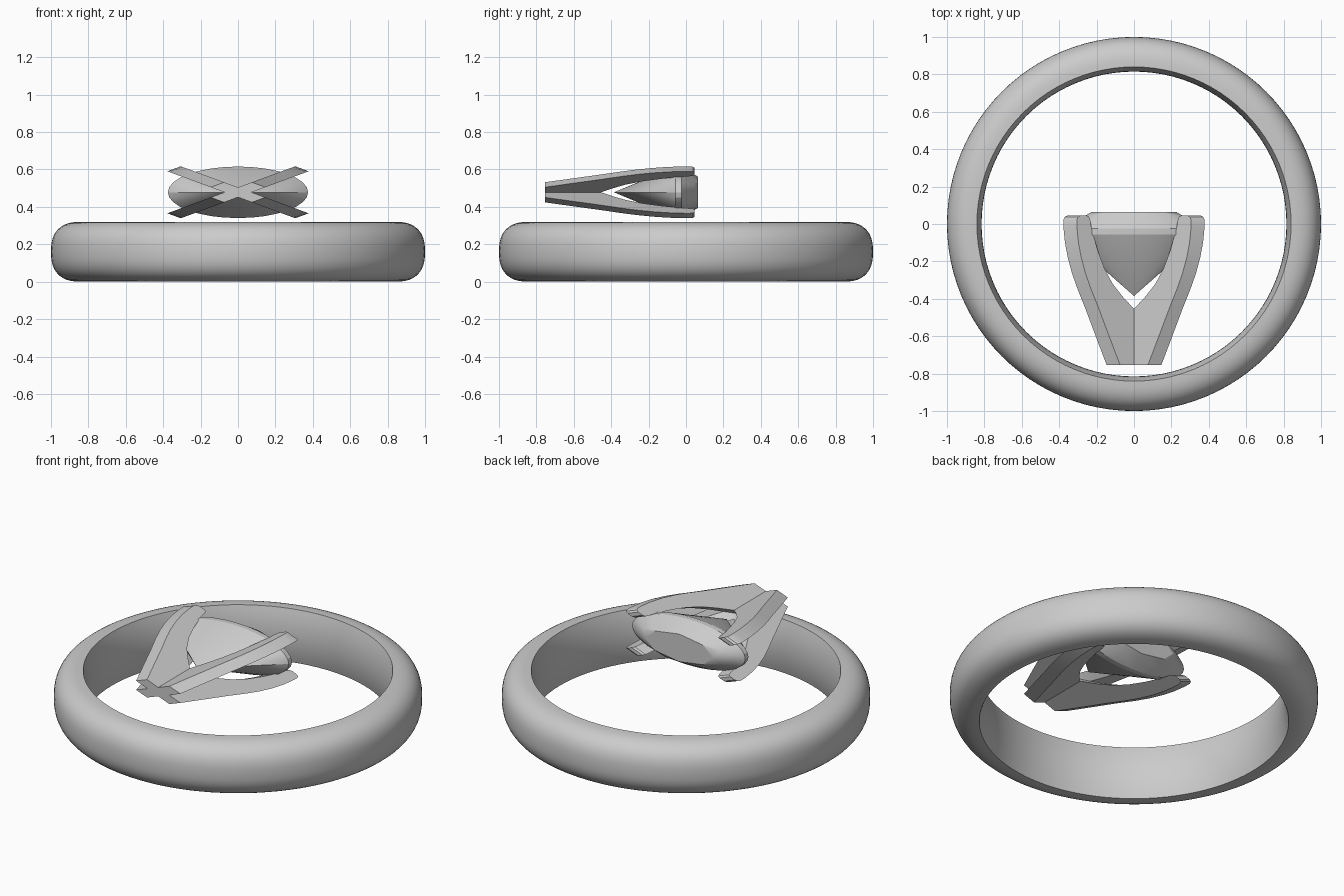
import bpy, bmesh, math
from mathutils import Vector

if "Cube" in bpy.data.objects:
    bpy.data.objects.remove(bpy.data.objects["Cube"])

COLOUR = (0.6, 0.6, 0.6, 1)
grey = bpy.data.materials.new("pale_grey")
grey.use_nodes = True
grey.diffuse_color = COLOUR
grey.node_tree.nodes["Principled BSDF"].inputs["Base Color"].default_value = COLOUR

SQUASH = 0.367      # the setting is flattened in height
HEAD_Z = 0.478      # height of the setting's axis


def finish(bm, name, angle=30):
    bmesh.ops.recalc_face_normals(bm, faces=bm.faces[:])
    mesh = bpy.data.meshes.new(name)
    bm.to_mesh(mesh)
    bm.free()
    mesh.materials.append(grey)
    obj = bpy.data.objects.new(name, mesh)
    bpy.context.collection.objects.link(obj)
    bpy.ops.object.select_all(action="DESELECT")
    obj.select_set(True)
    bpy.context.view_layer.objects.active = obj
    bpy.ops.object.shade_smooth_by_angle(angle=math.radians(angle))
    return obj


def head_point(x, y, z):
    return Vector((x, y, HEAD_Z + z * SQUASH))


# Band: rounded outside, gently bowed inside, spun round the vertical axis
def make_band(inner=0.84, half=0.16, bow=0.025, steps=96):
    profile = []
    for i in range(25):
        a = math.pi * (i / 24 - 0.5)
        c, s = math.cos(a), math.sin(a)
        profile.append((inner + half * abs(c) ** 0.8,
                        half + half * math.copysign(abs(s) ** 0.8, s)))
    for i in range(1, 12):
        t = 1 - i / 6
        profile.append((inner - bow * (1 - t * t), half + half * t))
    bm = bmesh.new()
    rings = []
    for k in range(steps):
        a = math.tau * k / steps
        rings.append([bm.verts.new((r * math.cos(a), r * math.sin(a), z))
                      for r, z in profile])
    n = len(profile)
    for k in range(steps):
        a, b = rings[k], rings[(k + 1) % steps]
        for i in range(n):
            j = (i + 1) % n
            bm.faces.new((a[i], b[i], b[j], a[j]))
    finish(bm, "band", 40)


# Gem: pointed pavilion, thin girdle and faceted crown with a flat table
def make_gem(radius=0.375):
    bm = bmesh.new()
    bm.verts.new(head_point(0, -0.385, 0))
    tiers = [(1, -0.055, 32, 0), (1, -0.025, 32, 0),
             (0.74, 0.04, 8, 0.5), (0.6, 0.065, 8, 0)]
    for scale, y, sides, turn in tiers:
        for i in range(sides):
            a = math.tau * (i + turn) / sides
            bm.verts.new(head_point(radius * scale * math.cos(a), y,
                                    radius * scale * math.sin(a)))
    bmesh.ops.convex_hull(bm, input=bm.verts[:])
    bmesh.ops.dissolve_limit(bm, angle_limit=0.01, verts=bm.verts[:], edges=bm.edges[:])
    finish(bm, "gem", 20)


# Claws: curved blades that cross at the base and spread round the gem
CLAW = [(0, -0.755), (0.11, -0.755), (0.165, -0.61), (0.225, -0.45),
        (0.265, -0.35), (0.295, -0.265), (0.318, -0.18), (0.333, -0.1),
        (0.341, -0.02), (0.342, 0.02), (0.335, 0.038), (0.32, 0.046),
        (0.29, 0.046), (0.276, 0.038), (0.27, 0.02), (0.262, -0.03),
        (0.23, -0.14), (0.195, -0.235), (0.15, -0.32), (0.095, -0.39),
        (0.035, -0.455), (0, -0.475)]


def make_claw(name, sx, sz, half=0.036):
    bm = bmesh.new()
    sides = [[bm.verts.new(head_point(sx * (s + w), y, sz * (s - w)))
              for s, y in CLAW] for w in (-half, half)]
    for loop in sides:
        bm.faces.new(loop)
    n = len(CLAW)
    for i in range(n):
        j = (i + 1) % n
        bm.faces.new((sides[0][i], sides[0][j], sides[1][j], sides[1][i]))
    finish(bm, name)


make_band()
make_gem()
for sx, side in ((1, "left"), (-1, "right")):
    for sz, level in ((1, "upper"), (-1, "lower")):
        make_claw(f"claw_{level}_{side}", sx, sz)
